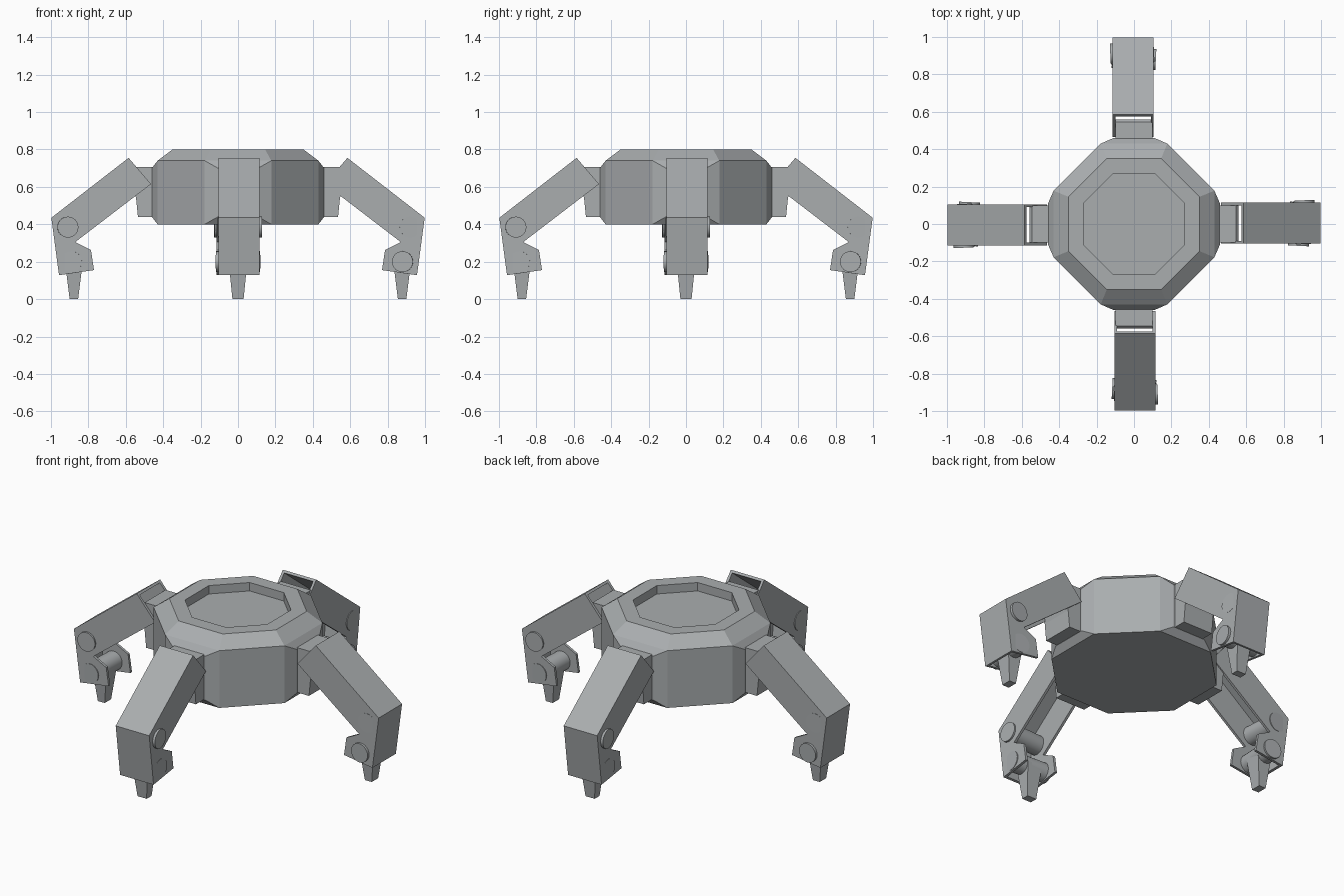
import bpy, bmesh, math
from mathutils import Matrix

cube = bpy.data.objects.get("Cube")
if cube:
    bpy.data.objects.remove(cube, do_unlink=True)

grey = bpy.data.materials.new("steel grey")
grey.use_nodes = True
COLOR = (0.40, 0.42, 0.43, 1)
grey.diffuse_color = COLOR
grey.node_tree.nodes["Principled BSDF"].inputs["Base Color"].default_value = COLOR


def to_mesh(name, bm):
    me = bpy.data.meshes.new(name)
    bm.to_mesh(me)
    bm.free()
    me.materials.append(grey)
    return me


def place(name, me, angle=0):
    ob = bpy.data.objects.new(name, me)
    ob.rotation_euler.z = angle
    bpy.context.collection.objects.link(ob)
    return ob


def prism(name, profile, y0, y1, taper=1):
    """Extrude an x-z profile along y."""
    bm = bmesh.new()
    a = [bm.verts.new((x, y0, z)) for x, z in profile]
    b = [bm.verts.new((x, y1, z)) for x, z in profile]
    bm.faces.new(a)
    bm.faces.new(b[::-1])
    for i in range(len(a)):
        j = (i + 1) % len(a)
        bm.faces.new((a[i], b[i], b[j], a[j]))
    low = min(z for x, z in profile)
    for v in bm.verts:
        if v.co.z < low + 0.01:
            v.co.y *= taper
    bmesh.ops.recalc_face_normals(bm, faces=bm.faces)
    return to_mesh(name, bm)


def rod(name, x, z, radius, y0, y1, tilt=0):
    """Cylinder along y."""
    bm = bmesh.new()
    bmesh.ops.create_cone(bm, cap_ends=True, segments=24, radius1=radius,
                          radius2=radius, depth=y1 - y0)
    turn = Matrix.Rotation(tilt, 4, 'Z') @ Matrix.Rotation(math.pi / 2, 4, 'X')
    bm.transform(Matrix.Translation((x, (y0 + y1) / 2, z)) @ turn)
    for f in bm.faces:
        f.smooth = len(f.verts) == 4
    me = to_mesh(name, bm)
    me.set_sharp_from_angle(angle=math.radians(40))
    return me


# Octagonal body with chamfered top and recessed panel
bm = bmesh.new()
rings = []
for apothem, z in ((0.43, 0.4), (0.43, 0.74), (0.35, 0.8), (0.27, 0.8), (0.27, 0.75)):
    r = apothem / math.cos(math.pi / 8)
    rings.append([bm.verts.new((r * math.cos(t), r * math.sin(t), z))
                  for t in (math.pi / 8 + k * math.pi / 4 for k in range(8))])
bm.faces.new(rings[0][::-1])
bm.faces.new(rings[-1])
sides = []
for lo, hi in zip(rings, rings[1:]):
    for i in range(8):
        j = (i + 1) % 8
        f = bm.faces.new((lo[i], lo[j], hi[j], hi[i]))
        if lo is rings[0] and i % 2:
            sides.append(f)
bm.normal_update()
# Raised leg sockets on the four straight sides
for f in sides:
    n = f.normal.copy()
    top = bmesh.ops.extrude_discrete_faces(bm, faces=[f])["faces"][0]
    c = top.calc_center_median()
    for v in top.verts:
        d = v.co - c
        v.co = c + d * 0.61 + n * 0.03
        v.co.z = c.z + d.z * 0.77
bmesh.ops.recalc_face_normals(bm, faces=bm.faces)
place("body", to_mesh("body", bm))

# Bent leg cover: open channel with two side plates
BACK, FRONT = 0.115, -0.105
upper = ((0.585, 0.755), (0.465, 0.615), (0.87, 0.305), (0.998, 0.435))
lower = ((0.957, 0.128), (0.77, 0.155), (0.786, 0.262))
bm = bmesh.new()
near, far = ([bm.verts.new((x, y, z)) for x, z in upper + lower] for y in (FRONT, BACK))
for ring, step in ((near, 1), (far, -1)):
    bm.faces.new(ring[:4][::step])
    bm.faces.new([ring[i] for i in (3, 2, 6, 5, 4)][::-step])
for i, j in ((0, 3), (3, 4)):
    bm.faces.new((near[i], near[j], far[j], far[i]))
# Keep every face pointing outwards
bm.normal_update()
for f in bm.faces:
    if f.normal.y * f.calc_center_median().y < -0.001:
        f.normal_flip()
cover = to_mesh("leg_cover", bm)

# Remaining leg parts, shared by all four legs
parts = {
    "mount": prism("mount", ((0.44, 0.44), (0.535, 0.44), (0.545, 0.54),
                             (0.56, 0.6), (0.56, 0.69), (0.545, 0.706), (0.44, 0.706)),
                   -0.098, 0.098),
    "knee_pin": rod("knee_pin", 0.915, 0.385, 0.056, -0.107, 0.127, 0.05),
    "ankle_pin": rod("ankle_pin", 0.885, 0.2, 0.056, -0.117, 0.117, -0.05),
    "foot": prism("foot", ((0.83, 0.2), (0.855, 0), (0.9, 0), (0.925, 0.2)),
                  -0.05, 0.05, 0.6),
}
for k, side in enumerate(("left", "back", "right", "front")):
    angle = k * math.pi / 2
    shell = place(side + "_leg_cover", cover, angle)
    mod = shell.modifiers.new("thickness", 'SOLIDIFY')
    mod.thickness = 0.015
    mod.offset = -1
    mod.use_even_offset = True
    for name, me in parts.items():
        place(side + "_" + name, me, angle)
